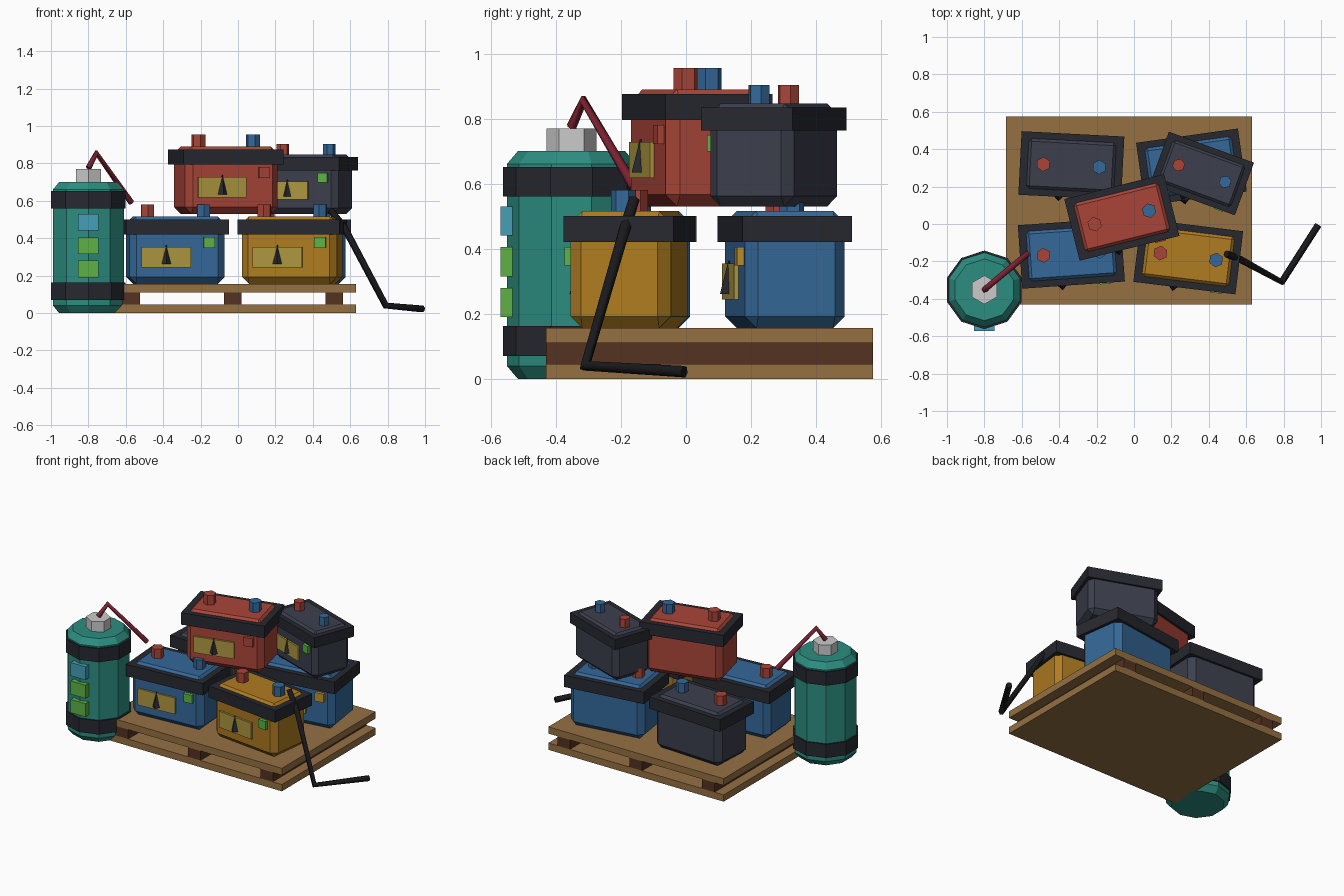
import bpy, bmesh, math
from mathutils import Matrix

if "Cube" in bpy.data.objects:
    bpy.data.objects.remove(bpy.data.objects["Cube"])

COLORS = {
    "wood": (.30, .16, .055), "dark_wood": (.09, .032, .015), "teal": (.025, .27, .22),
    "red": (.40, .06, .04), "blue": (.035, .14, .32), "amber": (.43, .20, .015),
    "black": (.02, .022, .03), "slate": (.045, .05, .075), "label": (.42, .31, .05),
    "green": (.11, .45, .06), "cyan": (.06, .35, .48), "hose_red": (.20, .015, .03),
    "rubber": (.01, .01, .012), "orange": (.5, .28, .03)}
MATS = {}
for n, c in COLORS.items():
    MATS[n] = bpy.data.materials.new(n)
    MATS[n].diffuse_color = (*c, 1)


def add(name, bm, mat, mw=Matrix()):
    bmesh.ops.recalc_face_normals(bm, faces=bm.faces[:])
    me = bpy.data.meshes.new(name)
    bm.to_mesh(me)
    bm.free()
    ob = bpy.data.objects.new(name, me)
    bpy.context.collection.objects.link(ob)
    ob.matrix_world = mw
    if mat:
        me.materials.append(MATS[mat])
    return ob


def box(name, lo, hi, mat, mw=Matrix(), bevel=0):
    bm = bmesh.new()
    bmesh.ops.create_cube(bm, size=1)
    for v in bm.verts:
        v.co = [(a + b) / 2 + (b - a) * c for a, b, c in zip(lo, hi, v.co)]
    if bevel:
        bmesh.ops.bevel(bm, geom=bm.edges[:], offset=bevel, segments=1,
                        affect='EDGES', profile=.5)
    return add(name, bm, mat, mw)


def lathe(name, center, profile, sides, mat, mw=Matrix()):
    """Stack of (radius, z) rings with capped ends and a vertex on the +y axis."""
    bm = bmesh.new()
    rings = []
    for r, z in profile:
        rings.append([bm.verts.new((center[0] + r * math.cos(math.pi / 2 + math.tau * i / sides),
                                    center[1] + r * math.sin(math.pi / 2 + math.tau * i / sides), z))
                      for i in range(sides)])
    for a, b in zip(rings, rings[1:]):
        for i in range(sides):
            j = (i + 1) % sides
            bm.faces.new((a[i], a[j], b[j], b[i]))
    bm.faces.new(rings[0])
    bm.faces.new(rings[-1])
    return add(name, bm, mat, mw)


def tube(name, points, radius, mat):
    cu = bpy.data.curves.new(name, 'CURVE')
    cu.dimensions = '3D'
    cu.bevel_depth = radius
    cu.bevel_resolution = 1
    cu.use_fill_caps = True
    sp = cu.splines.new('POLY')
    sp.points.add(len(points) - 1)
    for p, co in zip(sp.points, points):
        p.co = (*co, 1)
    cu.materials.append(MATS[mat])
    bpy.context.collection.objects.link(bpy.data.objects.new(name, cu))


def battery(tag, x, y, z, angle, mat, light, s=1):
    mw = (Matrix.Translation((x, y, z)) @ Matrix.Rotation(math.radians(angle), 4, 'Z')
          @ Matrix.Scale(s, 4))
    # the chamfered case pokes through the rim to form the lid
    box(tag + "_case", (-.255, -.155, 0), (.255, .155, .36), mat, mw, .036)
    box(tag + "_rim", (-.275, -.17, .265), (.275, .17, .345), "black", mw)
    for side, color in ((-1, "red"), (1, "blue")):
        lathe(f"{tag}_terminal_{color}", (side * .15, 0), [(.039, .345), (.039, .425)], 6, color, mw)
    box(tag + "_label", (-.193, -.168, .088), (.073, -.14, .198), "label", mw)
    lathe(tag + "_warning_mark", (-.06, -.165), [(.028, .105), (.002, .208)], 4, "black", mw)
    box(tag + "_indicator", (.14, -.176, .192), (.2, -.14, .25), light, mw)


# pallet
box("pallet_bottom", (-.685, -.43, 0), (.63, .575, .046), "wood")
box("pallet_top", (-.685, -.43, .11), (.63, .575, .156), "wood")
for i, x in enumerate((-.57, -.027, .515)):
    box(f"pallet_stringer_{i}", (x - .047, -.43, .046), (x + .047, .575, .11), "dark_wood")

# batteries: lower four, upper two
battery("front_left_battery", -.335, -.157, .156, 4, "blue", "green")
battery("front_right_battery", .290, -.174, .156, -7, "amber", "green")
battery("back_left_battery", -.335, .312, .156, -3, "slate", "green")
battery("back_right_battery", .307, .304, .156, 8, "blue", "orange")
battery("upper_red_battery", -.065, .035, .53, 14, "red", "red")
battery("upper_dark_battery", .363, .27, .53, -20, "slate", "green", .88)

# gas tank
c = (-.80, -.352)
lathe("tank_body", c, [(.165, 0), (.199, .04), (.199, .66), (.165, .70)], 10, "teal")
for i, z in enumerate((.07, .56)):
    lathe(f"tank_band_{i}", c, [(.21, z), (.21, z + .092)], 10, "black")
lathe("tank_nut", c, [(.077, .69), (.077, .77)], 6, None)
for i, (z, m) in enumerate(((.19, "green"), (.315, "green"), (.44, "cyan"))):
    box(f"tank_gauge_{i}", (c[0] - .055, -.571, z), (c[0] + .055, -.50, z + .09), m)

# hose and loose cable
tube("tank_hose", [(-.80, -.352, .775), (-.757, -.315, .855), (-.57, -.16, .59)], .016, "hose_red")
tube("loose_cable", [(.495, -.16, .55), (.57, -.19, .455), (.79, -.31, .04), (.985, -.005, .022)],
     .019, "rubber")

for m in bpy.data.materials:
    if m.users and not m.is_grease_pencil:
        m.use_nodes = True
        m.node_tree.nodes["Principled BSDF"].inputs["Base Color"].default_value = m.diffuse_color
